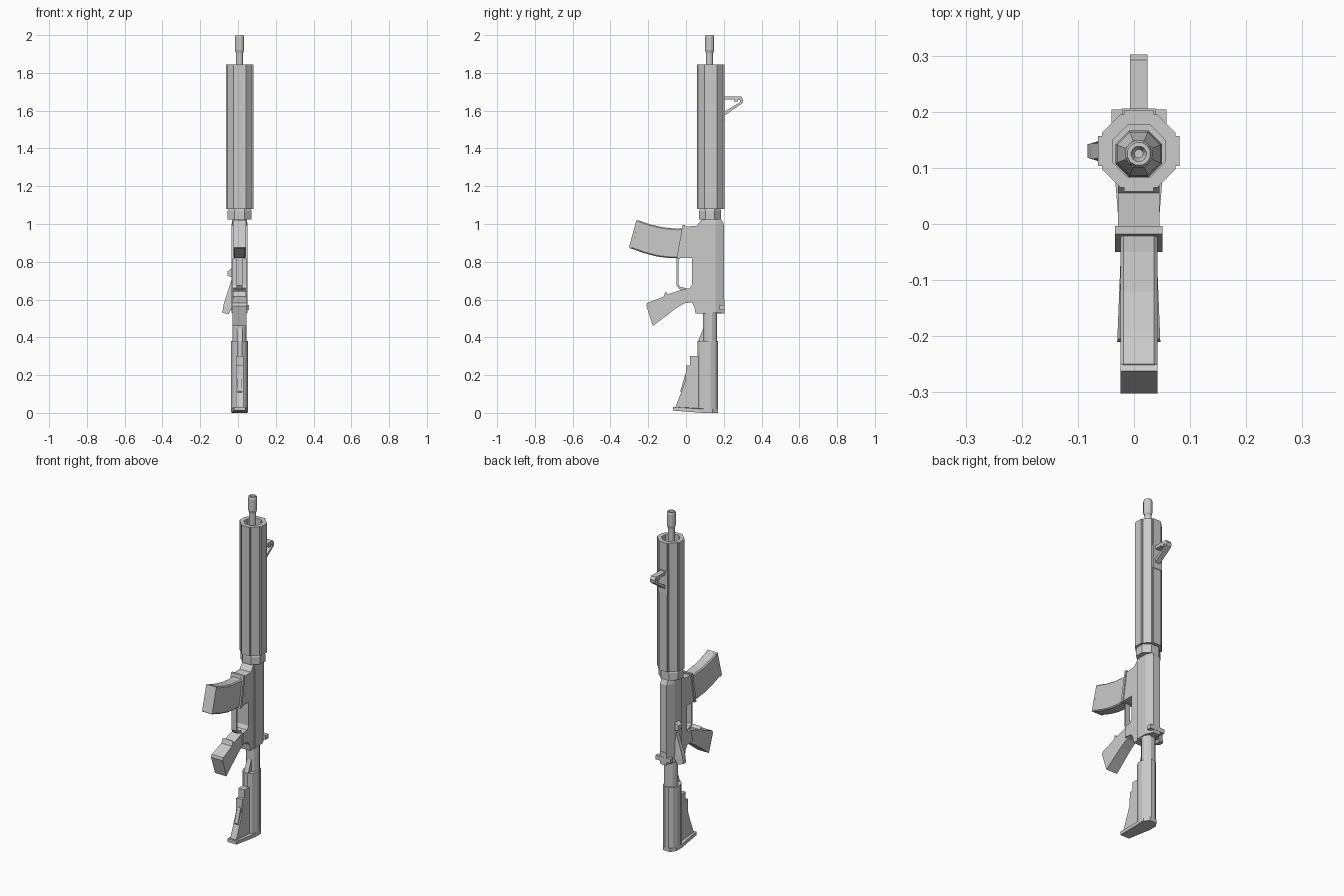
import bpy, bmesh, math

CX = 0.0085   # rifle centre plane
AY = 0.125    # barrel axis


def finish(name, bm):
    bmesh.ops.remove_doubles(bm, verts=bm.verts, dist=1e-5)
    bmesh.ops.recalc_face_normals(bm, faces=bm.faces)
    me = bpy.data.meshes.new(name)
    bm.to_mesh(me)
    bm.free()
    ob = bpy.data.objects.new(name, me)
    bpy.context.collection.objects.link(ob)
    return ob


def loft(name, rings, closed=False):
    """Skin matching rings of points; cap the ends, or join last to first."""
    bm = bmesh.new()
    vs = [[bm.verts.new(p) for p in r] for r in rings]
    pairs = list(zip(vs, vs[1:])) + ([(vs[-1], vs[0])] if closed else [])
    for a, b in pairs:
        for i in range(len(a)):
            j = (i + 1) % len(a)
            bm.faces.new((a[i], a[j], b[j], b[i]))
    if not closed:
        bm.faces.new(vs[0])
        bm.faces.new(vs[-1])
    return finish(name, bm)


def side(name, pts, half, bevel=0.0):
    """Side profile in (y, z), extruded to both sides of the centre plane."""
    ob = loft(name, [[(CX + s * half, y, z) for y, z in pts] for s in (-1, 1)])
    if bevel:
        m = ob.modifiers.new("bevel", 'BEVEL')
        m.width, m.segments, m.limit_method = bevel, 1, 'ANGLE'
        m.angle_limit = math.radians(50)
    return ob


def ring(z, rx, ry=None, n=8, y=AY):
    ry = ry or rx
    return [(CX + rx * math.cos((i + .5) * 2 * math.pi / n),
             y + ry * math.sin((i + .5) * 2 * math.pi / n), z) for i in range(n)]


def box(name, x0, x1, y0, y1, z0, z1):
    sq = [(x0, y0), (x1, y0), (x1, y1), (x0, y1)]
    return loft(name, [[(x, y, z) for x, y in sq] for z in (z0, z1)])


# Handguard: octagon tube with raised diagonal panels
quarter = [(.0725, -.0265), (.0725, .0265), (.065, .0265), (.0654, .0329),
           (.0329, .0654), (.0265, .065)]
outer, inner = [], []
for k in range(4):
    c, s = [(1, 0), (0, 1), (-1, 0), (0, -1)][k]
    for x, y in quarter:
        outer.append((x * c - y * s, x * s + y * c))
for x, y in outer:
    a = math.atan2(y, x)
    f = (a + math.pi / 8) % (math.pi / 4) - math.pi / 8
    r = .047 / math.cos(f)
    inner.append((r * math.cos(a), r * math.sin(a)))


def at(pts, z):
    return [(CX + x, .13 + y, z) for x, y in pts]


loft("handguard", [at(outer, 1.08), at(outer, 1.845), at(inner, 1.845), at(inner, 1.08)], closed=True)
oct_r = 1 / math.cos(math.pi / 8)
loft("barrel_nut", [ring(1.025, .064 * oct_r, .058 * oct_r, y=.128),
                    ring(1.068, .064 * oct_r, .058 * oct_r, y=.128),
                    ring(1.082, .058 * oct_r, .054 * oct_r, y=.128)])

# Barrel, muzzle device with recessed bore, gas block inside the handguard
loft("barrel", [ring(1.0, .019, n=12), ring(1.92, .019, n=12)])
loft("muzzle", [ring(1.905, .02, n=12), ring(1.92, .025, n=12), ring(1.99, .025, n=12),
                ring(2.0, .021, n=12), ring(2.0, .014, n=12), ring(1.985, .008, n=12)])
loft("gas_block", [ring(1.62, .045), ring(1.74, .042), ring(1.8, .026)])

# Upper receiver: chamfered section with softened front corner
sec = [(-.042, .085), (-.042, .155), (-.022, .2), (.022, .2), (.042, .155), (.042, .085)]
loft("upper_receiver", [[(CX + x, y, .53) for x, y in sec],
                        [(CX + x, y, 1.0) for x, y in sec],
                        [(CX + x * .9, min(y, .188), 1.025) for x, y in sec]])

# Lower receiver with magazine well
side("lower_receiver", [(-.02, .985), (.055, .99), (.08, 1.02), (.13, 1.02), (.13, .525),
                        (.05, .525), (.045, .56), (.03, .585), (-.02, .59), (-.015, .655),
                        (.02, .66), (.033, .68), (.033, .82), (-.04, .82)], .037)
side("magazine_well_lip", [(-.018, .995), (-.004, .995), (-.033, .815), (-.05, .815)], .042)

# Curved magazine and its floor plate
side("magazine", [(.02, .978), (-.05, .975), (-.12, .982), (-.19, .998), (-.255, 1.02),
                  (-.295, .872), (-.22, .845), (-.15, .827), (-.09, .82), (.02, .82)], .033, .006)
side("magazine_floor_plate", [(-.25, 1.016), (-.262, 1.022), (-.302, .876), (-.29, .868)], .033)

# Trigger guard
side("trigger_guard", [(-.04, .825), (-.05, .825), (-.05, .675), (-.035, .655), (.0, .65),
                       (.0, .66), (-.03, .667), (-.041, .68)], .016)

# Pistol grip, slightly wider at its base
grip = [(.03, .65), (-.03, .65), (-.095, .628), (-.108, .643), (-.118, .616), (-.205, .582),
        (-.21, .567), (-.175, .46), (-.06, .548), (-.01, .58), (.03, .585)]
loft("pistol_grip", [[(CX + s * (.030 - .04 * min(y, 0)), y, z) for y, z in grip] for s in (-1, 1)])

# Charging handle at the rear
box("charging_handle", CX - .049, CX + .049, .178, .204, .545, .57)
box("charging_handle_stem", CX - .018, CX + .018, .165, .203, .525, .6)

# Forward assist and case deflector on the -x side
loft("forward_assist", [[(-.083, .118, .53), (-.083, .142, .53), (-.05, .152, .522), (-.05, .108, .522)],
                        [(-.076, .116, .575), (-.076, .144, .575), (-.03, .155, .56), (-.03, .105, .56)],
                        [(-.036, .118, .70), (-.036, .142, .70), (-.02, .15, .70), (-.02, .11, .70)]])
loft("case_deflector", [[(-.055, .115, .725), (-.055, .15, .725), (-.02, .155, .715), (-.02, .11, .715)],
                        [(-.055, .115, .75), (-.055, .15, .75), (-.02, .155, .775), (-.02, .11, .775)]])

# Buffer tube and castle nut
loft("buffer_tube", [ring(.3, .038, y=.128, n=12), ring(.54, .038, y=.128, n=12)])

# Shoulder stock: rounded body, stepped fin, butt plate
loft("stock_body", [ring(z, .046, .057, n=12, y=.115) for z in (.004, .38)])
side("stock_latch_ramp", [(.06, .37), (.1, .37), (.1, .45), (.092, .45)], .014)
side("stock_fin", [(.09, .3), (.02, .3), (.02, .25), (0, .25), (-.003, .17), (-.025, .11),
                   (-.055, .035), (-.055, .01), (.09, .005)], .02)
side("stock_fin_lever", [(.0, .2), (-.005, .2), (-.03, .115), (-.022, .1), (.0, .15)], .012)
butt = [(-.03, -.068), (.03, -.068), (.043, .09), (.043, .14), (.022, .17),
        (-.022, .17), (-.043, .14), (-.043, .09)]
loft("butt_plate", [[(CX + x, y, z + .012 * (y < 0)) for x, y in butt] for z in (0, .02)])

# Folding front sight: base plate, post, hooked brace
box("sight_base", CX - .03, CX + .03, .185, .206, 1.54, 1.68)
side("sight_arm", [(.19, 1.658), (.255, 1.658), (.255, 1.648), (.275, 1.648), (.275, 1.658),
                   (.287, 1.655), (.287, 1.645), (.195, 1.59), (.195, 1.565), (.205, 1.575),
                   (.3, 1.64), (.302, 1.66), (.292, 1.676), (.19, 1.676)], .016)
